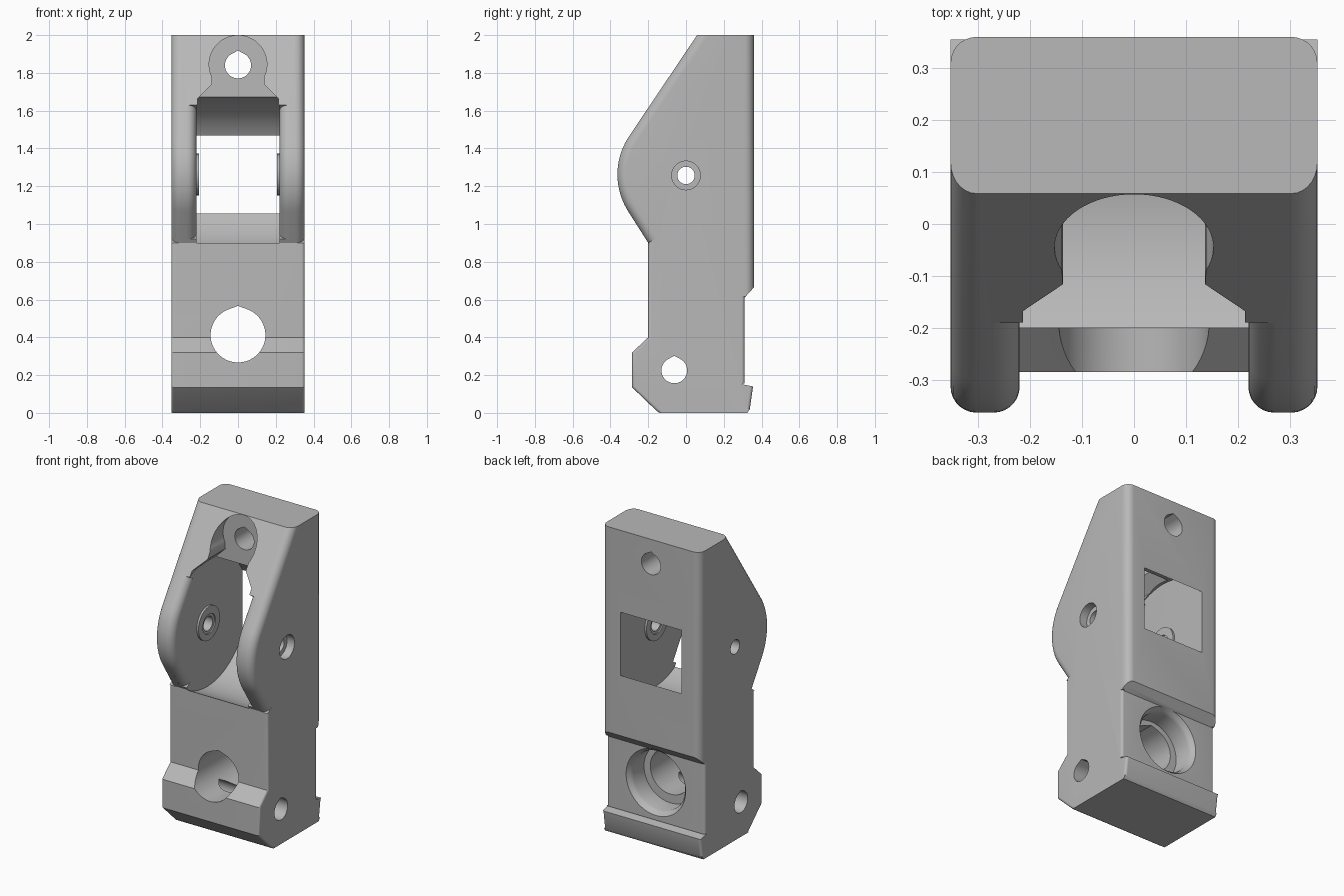
import bpy
import bmesh
from math import sin, cos, radians, hypot

cube = bpy.data.objects.get("Cube")
if cube:
    bpy.data.objects.remove(cube, do_unlink=True)

grey = bpy.data.materials.new("plain grey")
grey.use_nodes = True
COLOUR = (0.48, 0.48, 0.48, 1)
grey.diffuse_color = COLOUR
grey.node_tree.nodes["Principled BSDF"].inputs["Base Color"].default_value = COLOUR

HALF = 0.353            # half width of the body
SLOT = 0.22             # half width of the wheel slot
AXLE = (0, 1.262)       # wheel axle, as (y, z)


def loft(name, rings):
    """Closed solid through a list of equal rings of 3D points."""
    bm = bmesh.new()
    rows = [[bm.verts.new(p) for p in ring] for ring in rings]
    n = len(rows[0])
    for a, b in zip(rows, rows[1:]):
        for i in range(n):
            j = (i + 1) % n
            bm.faces.new((a[i], a[j], b[j], b[i]))
    bm.faces.new(rows[0])
    bm.faces.new(rows[-1])
    bmesh.ops.recalc_face_normals(bm, faces=bm.faces)
    mesh = bpy.data.meshes.new(name)
    bm.to_mesh(mesh)
    bm.free()
    mesh.materials.append(grey)
    obj = bpy.data.objects.new(name, mesh)
    bpy.context.collection.objects.link(obj)
    return obj


def along_x(pts, x):
    return [(x, y, z) for y, z in pts]


def along_y(pts, y):
    return [(x, y, z) for x, z in pts]


def arc(centre, r, start, end, steps):
    angles = [radians(start + (end - start) * i / steps) for i in range(steps + 1)]
    return [(centre[0] + r * cos(a), centre[1] + r * sin(a)) for a in angles]


def circle(centre, r):
    return arc(centre, r, 0, 360, 64)[:-1]


def teardrop(centre, r, half_roof):
    """Circle whose top closes in a shallow point."""
    pts = arc(centre, r, 90 + half_roof, 450 - half_roof, 56)
    return pts + [(centre[0], centre[1] + r / cos(radians(half_roof)))]


def combine(body, tool, operation="DIFFERENCE"):
    tool.hide_render = True
    mod = body.modifiers.new("combine", "BOOLEAN")
    mod.operation = operation
    mod.solver = "EXACT"
    mod.object = tool
    bpy.context.view_layer.objects.active = body
    bpy.ops.object.modifier_apply(modifier=mod.name)
    bpy.data.objects.remove(tool, do_unlink=True)


def offset(path, d):
    """Shift a path to its left by d with mitred corners."""
    out = []
    for i, (y, z) in enumerate(path):
        normals = []
        for a, b in ((i - 1, i), (i, i + 1)):
            if a >= 0 and b < len(path):
                dy, dz = path[b][0] - path[a][0], path[b][1] - path[a][1]
                length = hypot(dy, dz)
                normals.append((-dz / length, dy / length))
        ny = sum(n[0] for n in normals) / len(normals)
        nz = sum(n[1] for n in normals) / len(normals)
        k = d / (ny * ny + nz * nz)
        out.append((y + ny * k, z + nz * k))
    return out


def round_edges(body, path, x_edge, side, r):
    """Round the mirrored pair of edges along path; side points into the solid."""
    section = [(u, d) for u, d in arc((r, r), r, 180, 270, 7)]
    section += [(r, -0.02), (-0.015, -0.02), (-0.015, r)]
    lanes = [(x_edge + side * u, offset(path, d)) for u, d in section]
    for m in (1, -1):
        rings = [[(m * x, *lane[i]) for x, lane in lanes] for i in range(len(path))]
        combine(body, loft("edge_cutter", rings))


# Side profile, running down the front and up the back
cheek = arc(AXLE, 0.363, 146, 213, 20)
slope = 0.672
top_front = (cheek[0][0] + (2 - cheek[0][1]) * slope, 2)
waist = (-0.2, 0.9)
foot = [waist, (-0.2, 0.4), (-0.285, 0.32), (-0.285, 0.135), (-0.155, 0.01), (-0.14, 0)]
lip = [(0.325, 0), (0.338, 0.02), (0.355, 0.14), (0.29, 0.153)]
recess = [(0.31, 0.155), (0.31, 0.61)]
back = [(0.36, 0.665), (0.36, 2)]
profile = [top_front] + cheek + foot + lip + recess + back
body = loft("bracket_body", [along_x(profile, -HALF), along_x(profile, HALF)])

# Rounded outer edges
above = (top_front[0] + 0.05 * slope, 2.05)
round_edges(body, [above] + cheek + [waist], HALF, -1, 0.05)
round_edges(body, [(0.36, 0.6), (0.36, 2.05)], HALF, -1, 0.05)
round_edges(body, foot, HALF, -1, 0.016)
round_edges(body, [(0.31, 0.157), (0.31, 0.615)], HALF, -1, 0.016)
round_edges(body, lip[1:3], HALF, -1, 0.016)

# Wheel slot, which breaks through the back as a window
disc = circle(AXLE, 0.415)
combine(body, loft("slot_cutter", [along_x(disc, -SLOT), along_x(disc, SLOT)]))
inner_top = (cheek[0][0] + (1.63 - cheek[0][1]) * slope, 1.63)
round_edges(body, [inner_top] + cheek + [(-0.212, 0.92)], SLOT, 1, 0.05)

# Upper screw pocket opening down into the slot
pocket = arc((0, 1.845), 0.153, -25, 205, 40)
pocket += [(-0.137, 1.74), (-0.214, 1.663), (-0.214, 1.6)]
pocket += [(0.214, 1.6), (0.214, 1.663), (0.137, 1.74)]
combine(body, loft("pocket_cutter", [along_y(pocket, -0.5), along_y(pocket, 0.065)]))
screw = teardrop((0, 1.84), 0.069, 28)
combine(body, loft("screw_hole_cutter", [along_y(screw, -0.3), along_y(screw, 0.5)]))

# Raised washers around the axle, then the axle hole and its outer counterbore
washer = circle(AXLE, 0.11)
for m in (1, -1):
    combine(body, loft("axle_washer", [along_x(washer, m * 0.207),
                                       along_x(washer, m * 0.24)]), "UNION")
axle = circle((0, 1.257), 0.046)
combine(body, loft("axle_hole_cutter", [along_x(axle, -0.5), along_x(axle, 0.5)]))
wide = circle((0, 1.257), 0.076)
combine(body, loft("axle_counterbore", [along_x(wide, 0.3), along_x(wide, 0.5)]))
for m in (1, -1):
    dish = circle((0, 1.257), 0.065)
    combine(body, loft("washer_dish", [along_x(dish, m * 0.19), along_x(dish, m * 0.215)]))

# Large lower bore with a stepped, flared mouth at the back
bore = teardrop((0, 0.412), 0.145, 20)
combine(body, loft("bore_cutter", [along_y(bore, -0.5), along_y(bore, 0.5)]))
mouth = [(0.19, 0.16), (0.19, 0.27), (0.197, 0.29), (0.212, 0.305), (0.222, 0.33)]
combine(body, loft("mouth_cutter", [along_y(circle((0, 0.4), r), y) for r, y in mouth]))

# Cross pin hole through the foot
pin = teardrop((-0.062, 0.225), 0.068, 28)
combine(body, loft("pin_hole_cutter", [along_x(pin, -0.5), along_x(pin, 0.5)]))

# Smooth the curves and keep the corners crisp
bpy.ops.object.select_all(action="DESELECT")
body.select_set(True)
bpy.context.view_layer.objects.active = body
bpy.ops.object.shade_smooth_by_angle(angle=radians(30))
